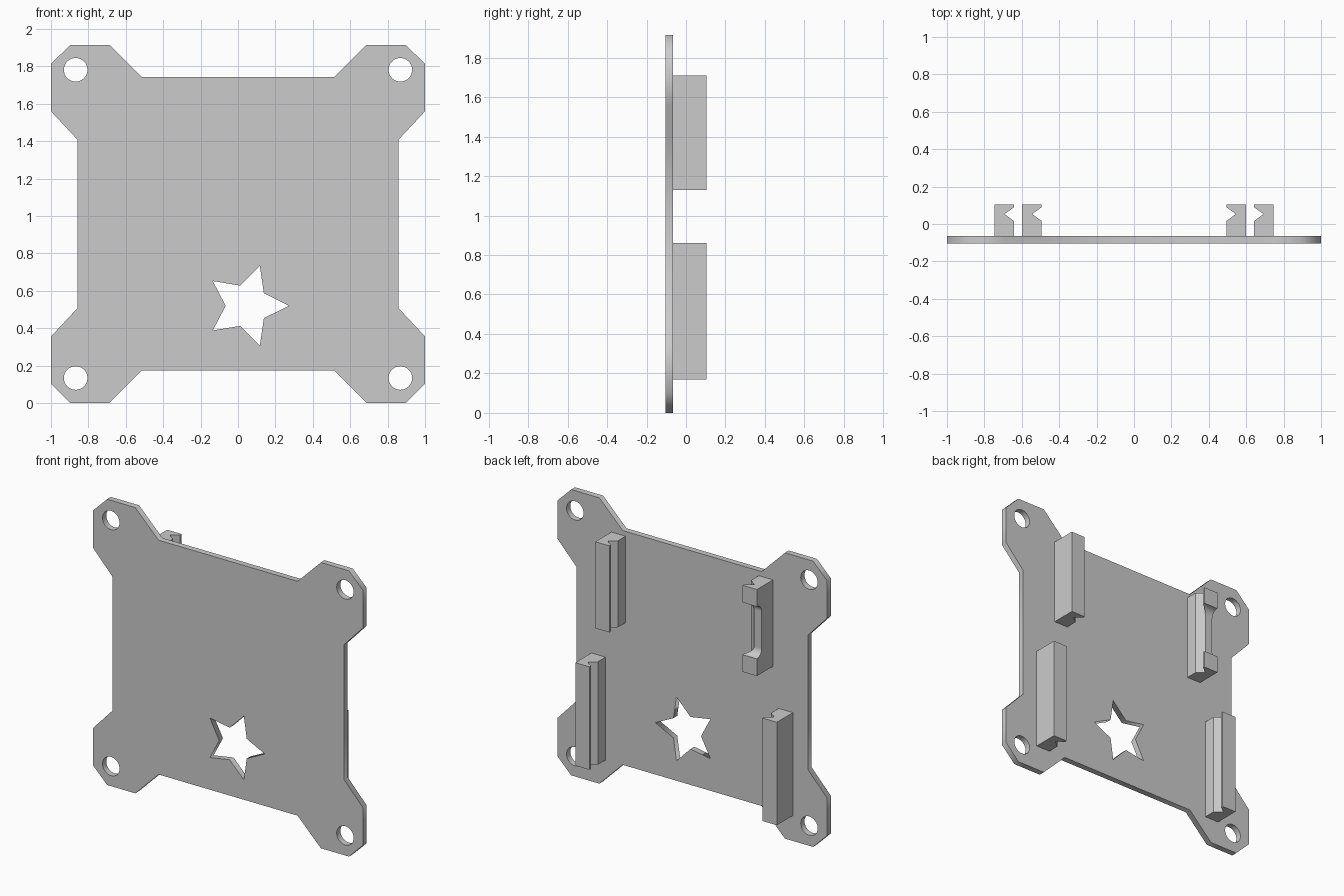
import bpy, bmesh, math
from mathutils import Vector

if "Cube" in bpy.data.objects:
    bpy.data.objects.remove(bpy.data.objects["Cube"])

grey = bpy.data.materials.new("grey_plastic")
grey.use_nodes = True
grey.diffuse_color = (0.6, 0.6, 0.6, 1)
grey.node_tree.nodes["Principled BSDF"].inputs["Base Color"].default_value = (0.6, 0.6, 0.6, 1)

MID_Z = 0.9575
BACK_Y = -0.065


def add_object(name, bm):
    bmesh.ops.remove_doubles(bm, verts=bm.verts, dist=0.0001)
    bmesh.ops.recalc_face_normals(bm, faces=bm.faces)
    mesh = bpy.data.meshes.new(name)
    bm.to_mesh(mesh)
    bm.free()
    mesh.materials.clear()
    mesh.materials.append(grey)
    obj = bpy.data.objects.new(name, mesh)
    bpy.context.collection.objects.link(obj)
    return obj


def prism(name, points, offset):
    """Extrude a closed 3D profile along an offset."""
    bm = bmesh.new()
    face = bm.faces.new([bm.verts.new(p) for p in points])
    result = bmesh.ops.extrude_face_region(bm, geom=[face], use_keep_orig=True)
    verts = [v for v in result["geom"] if isinstance(v, bmesh.types.BMVert)]
    bmesh.ops.translate(bm, verts=verts, vec=Vector(offset))
    return add_object(name, bm)


def ring(cx, cz, radii, count):
    """Points round a centre, cycling through the given radii."""
    return [(cx + radii[i % len(radii)] * math.cos(math.tau * i / count),
             cz + radii[i % len(radii)] * math.sin(math.tau * i / count))
            for i in range(count)]


# Plate outline: one quarter mirrored to four, measured from the plate centre
quarter = [(0.858, 0.45), (1.0, 0.602), (1.0, 0.855), (0.897, MID_Z),
           (0.688, MID_Z), (0.515, 0.785)]
outline = []
for sx, sz in ((1, 1), (-1, 1), (-1, -1), (1, -1)):
    corner = [(sx * x, MID_Z + sz * z) for x, z in quarter]
    outline += corner if sx * sz > 0 else corner[::-1]

# Plate with corner screw holes and a star opening
loops = [outline, ring(0.047, 0.52, (0.225, 0.113), 10)]
loops += [ring(sx * 0.868, MID_Z + sz * 0.824, (0.063,), 48)
          for sx in (-1, 1) for sz in (-1, 1)]
curve = bpy.data.curves.new("plate_profile", "CURVE")
curve.dimensions = "2D"
curve.fill_mode = "BOTH"
curve.extrude = 0.02
for loop in loops:
    spline = curve.splines.new("POLY")
    spline.points.add(len(loop) - 1)
    for point, (x, z) in zip(spline.points, loop):
        point.co = (x, z, 0, 1)
    spline.use_cyclic_u = True
helper = bpy.data.objects.new("plate_profile", curve)
bpy.context.collection.objects.link(helper)
bpy.context.view_layer.update()
flat = helper.evaluated_get(bpy.context.evaluated_depsgraph_get())
bm = bmesh.new()
bm.from_mesh(flat.to_mesh())
flat.to_mesh_clear()
bpy.data.objects.remove(helper)
for v in bm.verts:
    v.co = (v.co.x, BACK_Y - 0.02 - v.co.z, v.co.y)
add_object("plate", bm)

# Rails with a V groove facing the middle
groove = [(0, BACK_Y - 0.005), (0, 0.016), (0.05, 0.053), (0, 0.09),
          (0, 0.105), (0.105, 0.105), (0.105, BACK_Y - 0.005)]
rails = {}
for label, inner, low, high in (("upper", 0.494, 1.13, 1.71),
                                ("lower", 0.642, 0.17, 0.86)):
    for side, sx in (("left", 1), ("right", -1)):
        name = f"{label}_{side}_rail"
        rails[name] = prism(name, [(sx * (inner + x), y, low) for x, y in groove],
                            (0, 0, high - low))

# Rounded relief across the middle of one upper rail
rail = rails["upper_right_rail"]
low, high, floor, r = 1.245, 1.595, 0.054, 0.051
profile = [(0.15, high), (0.15, low)]
arc = [math.pi / 2 * i / 8 for i in range(9)]
profile += [(floor + r - r * math.sin(a), low + r - r * math.cos(a)) for a in arc]
profile += [(floor + r - r * math.cos(a), high - r + r * math.sin(a)) for a in arc]
cutter = prism("relief_cutter", [(-0.7, y, z) for y, z in profile], (0.3, 0, 0))
cutter.hide_render = True
cut = rail.modifiers.new("relief", "BOOLEAN")
cut.operation = "DIFFERENCE"
cut.solver = "EXACT"
cut.object = cutter
bpy.context.view_layer.update()
result = bpy.data.meshes.new_from_object(
    rail.evaluated_get(bpy.context.evaluated_depsgraph_get()))
rail.modifiers.clear()
rail.data = result
bpy.data.objects.remove(cutter)
